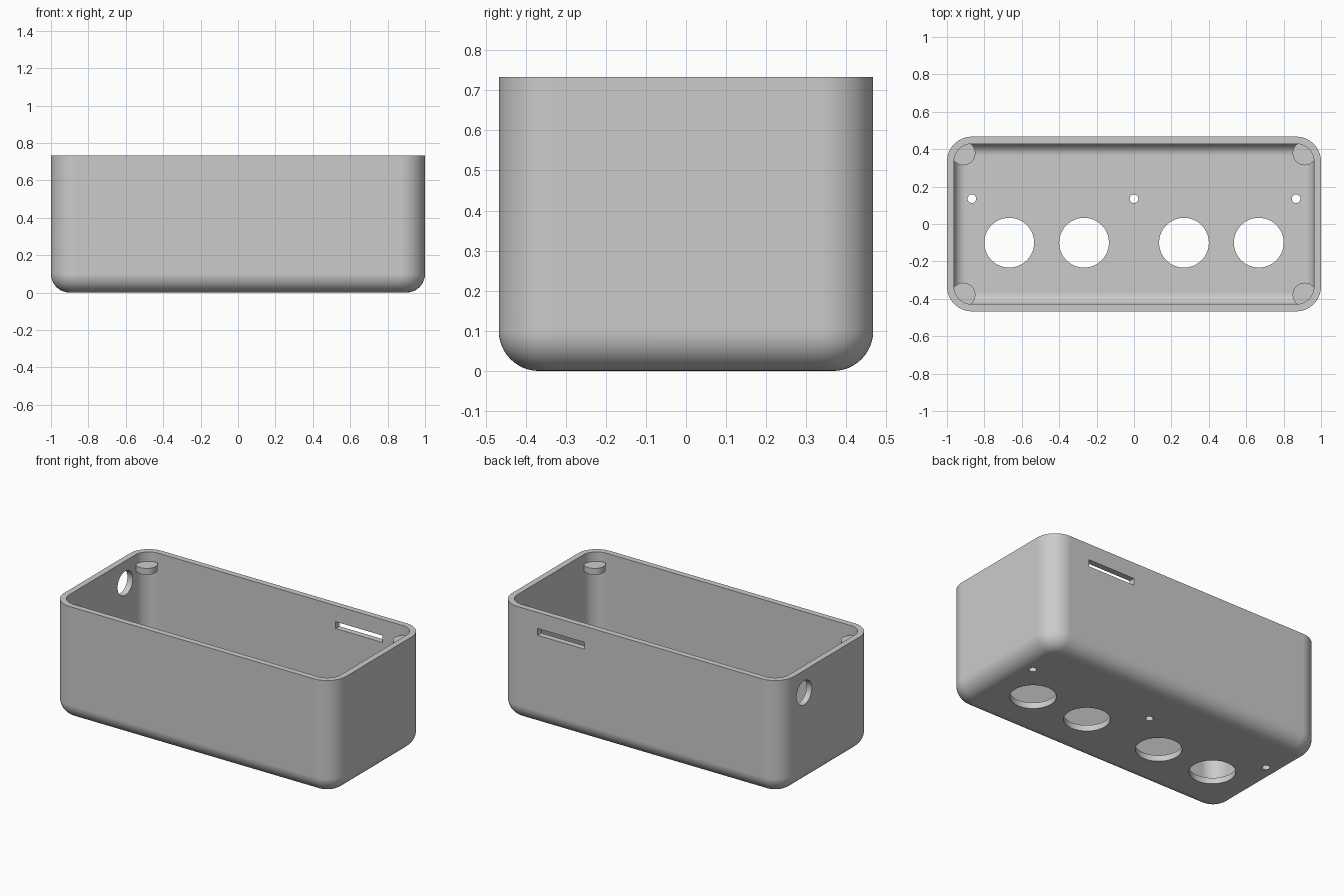
import bpy
import bmesh
from math import radians
from mathutils import Matrix

if "Cube" in bpy.data.objects:
    bpy.data.objects.remove(bpy.data.objects["Cube"], do_unlink=True)

HALF_X, HALF_Y, HEIGHT = 1.0, 0.467, 0.733
WALL = 0.038
CORNER, FILLET = 0.133, 0.1

grey = bpy.data.materials.new("plain grey")
grey.use_nodes = True
colour = (0.6, 0.6, 0.6, 1)
grey.diffuse_color = colour
grey.node_tree.nodes["Principled BSDF"].inputs["Base Color"].default_value = colour


def make_object(name, bm):
    bmesh.ops.recalc_face_normals(bm, faces=bm.faces)
    mesh = bpy.data.meshes.new(name)
    bm.to_mesh(mesh)
    bm.free()
    mesh.materials.append(grey)
    obj = bpy.data.objects.new(name, mesh)
    bpy.context.collection.objects.link(obj)
    return obj


def box(name, low, high):
    bm = bmesh.new()
    bmesh.ops.create_cube(bm, size=1)
    for v in bm.verts:
        v.co = [h if c > 0 else l for c, l, h in zip(v.co, low, high)]
    return make_object(name, bm)


def rounded_tub(name, inset, top):
    """Solid block with rounded upright corners and a rounded bottom edge."""
    obj = box(name, (inset - HALF_X, inset - HALF_Y, inset),
              (HALF_X - inset, HALF_Y - inset, top))
    bm = bmesh.new()
    bm.from_mesh(obj.data)
    upright = [e for e in bm.edges if abs(e.verts[0].co.z - e.verts[1].co.z) > 0.1]
    bmesh.ops.bevel(bm, geom=upright, offset=CORNER - inset, segments=16,
                    profile=0.5, affect='EDGES')
    bottom = [e for e in bm.edges
              if all(abs(v.co.z - inset) < 1e-4 for v in e.verts)]
    bmesh.ops.bevel(bm, geom=bottom, offset=FILLET - inset, segments=12,
                    profile=0.5, affect='EDGES')
    bmesh.ops.recalc_face_normals(bm, faces=bm.faces)
    bm.to_mesh(obj.data)
    bm.free()
    return obj


def cylinder(name, centre, radius, depth, axis='Z'):
    bm = bmesh.new()
    turn = Matrix.Rotation(radians(90), 4, 'Y') if axis == 'X' else Matrix()
    bmesh.ops.create_cone(bm, cap_ends=True, segments=64, radius1=radius,
                          radius2=radius, depth=depth,
                          matrix=Matrix.Translation(centre) @ turn)
    return make_object(name, bm)


def cut(target, cutter):
    cutter.hide_render = True
    mod = target.modifiers.new("cut", 'BOOLEAN')
    mod.operation = 'DIFFERENCE'
    mod.solver = 'EXACT'
    mod.object = cutter
    bpy.context.view_layer.objects.active = target
    bpy.ops.object.modifier_apply(modifier=mod.name)
    bpy.data.objects.remove(cutter, do_unlink=True)


def smooth(obj):
    bpy.ops.object.select_all(action='DESELECT')
    obj.select_set(True)
    bpy.context.view_layer.objects.active = obj
    bpy.ops.object.shade_smooth_by_angle(angle=radians(30))
    obj.modifiers.new("clean shading", 'WEIGHTED_NORMAL').keep_sharp = True


# Open, thin-walled enclosure
shell = rounded_tub("enclosure_shell", 0, HEIGHT)
cut(shell, rounded_tub("cavity_cutter", WALL, HEIGHT + 0.2))

# Four large round openings in the floor
for x in (-0.667, -0.267, 0.267, 0.667):
    cut(shell, cylinder("floor_hole_cutter", (x, -0.1, 0), 0.133, 0.2))

# Three small screw holes in the floor
for x in (-0.867, 0, 0.867):
    cut(shell, cylinder("screw_hole_cutter", (x, 0.135, 0), 0.023, 0.2))

# Round cable hole in the right wall and slot in the back wall
cut(shell, cylinder("cable_hole_cutter", (-HALF_X, 0.231, 0.59), 0.077, 0.2, 'X'))
cut(shell, box("slot_cutter", (0.392, HALF_Y - 0.1, 0.586),
               (0.725, HALF_Y + 0.1, 0.63)))
smooth(shell)

# Short lid-support posts in the inner corners
for side_x, left_right in ((-1, "right"), (1, "left")):
    for side_y, front_back in ((-1, "front"), (1, "back")):
        post = cylinder(f"lid_post_{front_back}_{left_right}",
                        (side_x * 0.912, side_y * 0.378, 0.652), 0.064, 0.04)
        smooth(post)
